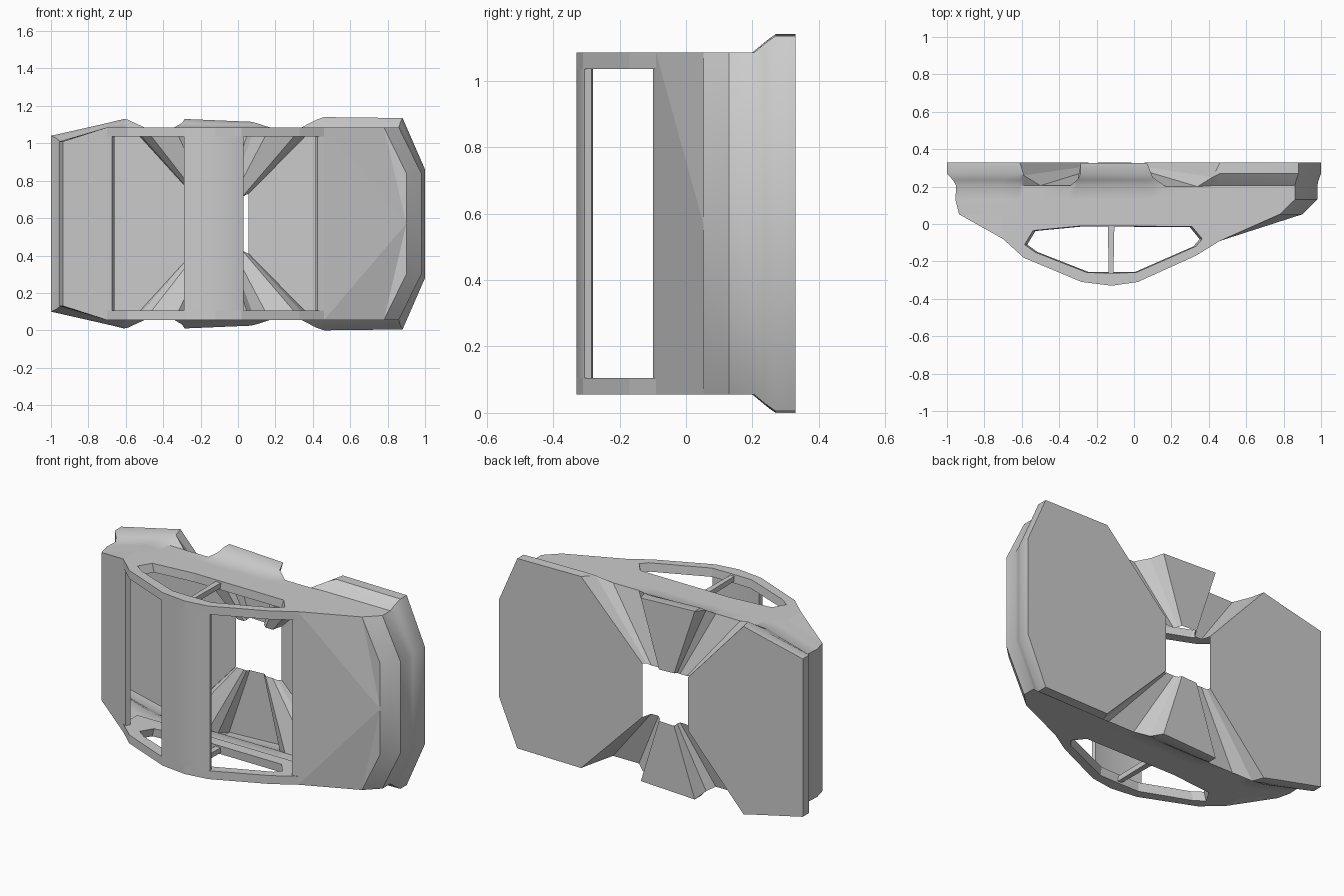
import bpy, bmesh

if "Cube" in bpy.data.objects:
    bpy.data.objects.remove(bpy.data.objects["Cube"])

CZ = 0.57      # mirror plane of the body (vehicle lies on its side)
W = 0.515      # half width of the body
BELT = 0.052   # level where lower wall meets upper panels


def make(name, verts, faces, smooth=None):
    bm = bmesh.new()
    vs = [bm.verts.new(v) for v in verts]
    for f in faces:
        bm.faces.new([vs[i] for i in f])
    bmesh.ops.remove_doubles(bm, verts=bm.verts, dist=0.0005)
    bmesh.ops.recalc_face_normals(bm, faces=bm.faces)
    me = bpy.data.meshes.new(name)
    bm.to_mesh(me)
    bm.free()
    ob = bpy.data.objects.new(name, me)
    bpy.context.collection.objects.link(ob)
    if smooth:
        bpy.ops.object.select_all(action='DESELECT')
        ob.select_set(True)
        bpy.context.view_layer.objects.active = ob
        bpy.ops.object.shade_smooth_by_angle(angle=smooth)
    return ob


def interp(table, y):
    for (a, va), (b, vb) in zip(table, table[1:]):
        if y <= b:
            return va + (vb - va) * max(0, (y - a) / (b - a))
    return table[-1][1]


# how far tail and nose stick out at each level
TAIL = [(BELT, 0.0), (0.13, -0.02), (0.215, -0.015), (0.27, -0.065)]
NOSE = [(BELT, 0.0), (0.13, 0.08), (0.215, 0.08), (0.27, 0.1)]
FLAT = [(0, 0.0), (1, 0.0)]
LEVELS = [BELT, 0.09, 0.13, 0.205, 0.235, 0.27, 0.33]

# wall columns: x, half width, sill flare, bottom edge (wheel arches), x profile
COLS = [(-.935, .44, .03, .33, TAIL), (-.7, W, .023, .33, FLAT),
        (-.61, W, .045, .33, FLAT), (-.59, W, .045, .26, FLAT),
        (-.50, W, .045, .205, FLAT), (-.34, W, .045, .205, FLAT),
        (-.30, W, .04, .24, FLAT), (-.285, W, .045, .325, FLAT),
        (.07, W, .03, .325, FLAT), (.10, W, .03, .25, FLAT),
        (.17, W, .04, .2, FLAT), (.34, W, .05, .2, FLAT),
        (.42, W, .055, .25, FLAT), (.46, W, .055, .33, FLAT),
        (.78, W, .05, .33, NOSE), (.9, .27, .02, .33, NOSE)]


def wall_point(c, y, s):
    x, w, flare, yb, prof = c
    y = min(y, yb)
    w += flare * min(1, max(0, (y - .205) / .06))
    return (x + interp(prof, y), y, CZ + s * w)


# lower body wall with flared sills and wheel arches
ring = [(c, 1) for c in COLS] + [(c, -1) for c in reversed(COLS)]
n = len(ring)
verts = [wall_point(c, y, s) for y in LEVELS for c, s in ring]
faces = [(l * n + i, l * n + (i + 1) % n, (l + 1) * n + (i + 1) % n, (l + 1) * n + i)
         for l in range(len(LEVELS) - 1) for i in range(n)]
make("lower_body", verts, faces, 0.6)

# floor: flat end plates and wheel wells narrowing to a central opening
K = 0.28


def inner(p):
    return (-.1 + (p[0] + .1) * K, .33 + (p[1] - .33) * K, CZ + (p[2] - CZ) * K)


verts, faces = [], []
for s in (1, -1):
    rim = [wall_point(c, .33, s) for c in COLS[2:14]]
    for a, b in zip(rim, rim[1:]):
        k = len(verts)
        verts += [a, b, inner(b), inner(a)]
        faces.append((k, k + 1, k + 2, k + 3))
for idx in ((0, 1, 2), (15, 14, 13)):
    up, lo = ([wall_point(COLS[i], .33, s) for i in idx] for s in (1, -1))
    plate = up + [inner(up[-1]), inner(lo[-1])] + lo[::-1]
    faces.append(tuple(range(len(verts), len(verts) + len(plate))))
    verts += plate
make("floor", verts, faces)

# side frames: outer outline and window outline, matched point for point
OUT = [(-.7, -.08), (-.59, -.18), (-.28, -.31), (-.12, -.33), (.02, -.31),
       (.33, -.17), (.46, -.09), (.46, BELT), (-.28, BELT), (-.7, BELT)]
WIN = [(-.585, -.11), (-.53, -.15), (-.25, -.26), (-.12, -.262), (.01, -.26),
       (.33, -.12), (.365, -.08), (.31, -.013), (-.28, -.01), (-.54, -.035)]
m = len(OUT)
for s, side in ((1, "left"), (-1, "right")):
    verts = []
    for w in (W, W - .05):
        z = CZ + s * w
        verts += [(x, y, z) for x, y in OUT]
        # openings step slightly inward on the inside
        g = 1 if w == W else .97
        verts += [(-.1 + (x + .1) * g, -.12 + (y + .12) * g, z) for x, y in WIN]
    faces = []
    for i in range(m):
        j = (i + 1) % m
        faces += [(i, j, m + j, m + i), (2 * m + i, 2 * m + j, 3 * m + j, 3 * m + i),
                  (m + i, m + j, 3 * m + j, 3 * m + i)]
        if i < 6:
            faces.append((i, j, 2 * m + j, 2 * m + i))
    # solid panels behind and ahead of the frame
    k = len(verts)
    verts += [(-.935, BELT, CZ + s * .44), (.78, BELT, CZ + s * W)]
    faces += [(0, m - 1, k), (6, 7, k + 1)]
    make(side + "_window_frame", verts, faces)

    # window divider bar
    bar = [(x, y, CZ + s * w) for w in (W - .01, W - .04)
           for x, y in ((-.14, -.01), (-.105, -.01), (-.11, -.265), (-.135, -.265))]
    make(side + "_window_divider", bar, [(0, 1, 2, 3), (4, 5, 6, 7)] +
         [(i, (i + 1) % 4, 4 + (i + 1) % 4, 4 + i) for i in range(4)])

# roof slab
prof = [(-.29, -.305), (-.28, -.31), (-.12, -.33), (.02, -.31), (.03, -.305),
        (.025, -.285), (-.12, -.3), (-.285, -.28)]
r = len(prof)
verts = [(x, y, CZ + s * W) for s in (1, -1) for x, y in prof]
make("roof", verts, [tuple(range(r)), tuple(range(r, 2 * r))] +
     [(i, (i + 1) % r, r + (i + 1) % r, r + i) for i in range(r)], 0.5)

# rear deck with small shelf lip under the rear window
verts = [(x, y, CZ + s * w) for s in (1, -1)
         for x, y, w in ((-.935, BELT, .44), (-.7, -.08, W), (-.675, -.095, W), (-.66, -.07, W))]
make("rear_deck", verts, [(0, 1, 5, 4), (1, 2, 6, 5), (2, 3, 7, 6)])

# faceted hood with cowl edge
verts = [(.9, BELT, CZ)]
for s in (1, -1):
    verts += [(.425, -.1, CZ + s * W), (.46, -.09, CZ + s * W),
              (.78, BELT, CZ + s * W), (.9, BELT, CZ + s * .27), (.415, -.08, CZ + s * W)]
make("hood", verts, [(0, 2, 7), (0, 2, 3), (0, 3, 4), (0, 7, 8), (0, 8, 9),
                     (1, 2, 7, 6), (1, 5, 10, 6)])
